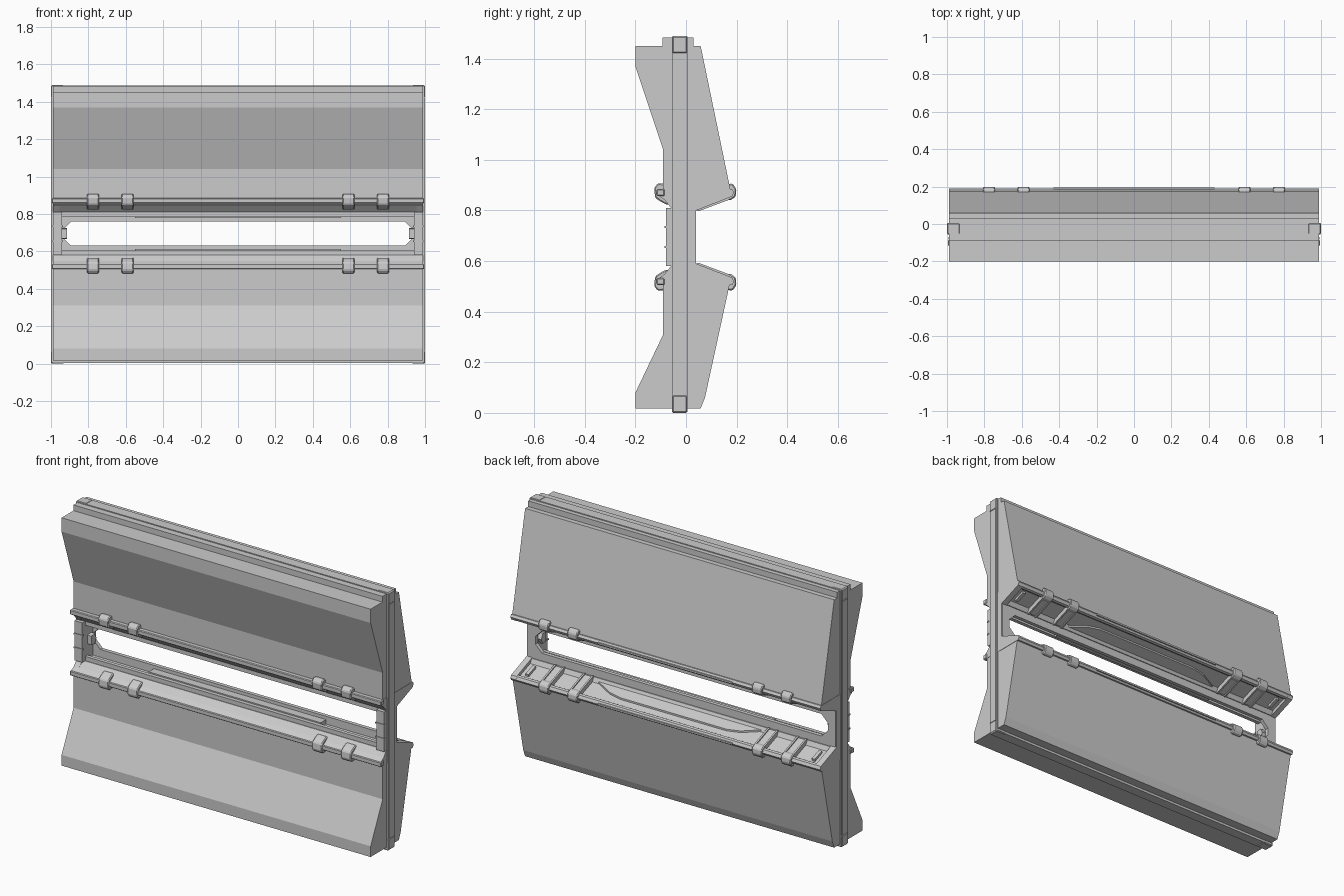
import bpy, bmesh

if "Cube" in bpy.data.objects:
    bpy.data.objects.remove(bpy.data.objects["Cube"])

MID = 0.695  # height of the slit centre; the slit details mirror about it


def flip(z):
    return 2 * MID - z


def extrude(name, pts, x0, x1, lower=False, bevel=0.0):
    """Extrude a (y, z) profile along x, optionally mirrored to the lower side."""
    bm = bmesh.new()
    ring = [[bm.verts.new((x, y, flip(z) if lower else z)) for y, z in pts] for x in (x0, x1)]
    n = len(pts)
    bm.faces.new(ring[0])
    bm.faces.new(ring[1][::-1])
    for i in range(n):
        j = (i + 1) % n
        bm.faces.new((ring[0][i], ring[1][i], ring[1][j], ring[0][j]))
    bmesh.ops.recalc_face_normals(bm, faces=bm.faces)
    me = bpy.data.meshes.new(name)
    bm.to_mesh(me)
    bm.free()
    ob = bpy.data.objects.new(name, me)
    bpy.context.collection.objects.link(ob)
    if bevel:
        mod = ob.modifiers.new("bevel", 'BEVEL')
        mod.width = bevel
        mod.segments = 1
    return ob


def box(name, x0, x1, y0, y1, z0, z1, lower=False, bevel=0.0):
    return extrude(name, [(y0, z0), (y1, z0), (y1, z1), (y0, z1)], x0, x1, lower, bevel)


def plate(name, loops, y0, y1):
    """Ring of matching outer / inner (x, z) loops, thick along y."""
    bm = bmesh.new()
    v = [[[bm.verts.new((x, y, z)) for x, z in lp] for lp in loops] for y in (y0, y1)]
    n = len(loops[0])
    for i in range(n):
        j = (i + 1) % n
        for a, b in ((v[0][0], v[0][1]), (v[1][0], v[1][1]), (v[0][0], v[1][0]), (v[0][1], v[1][1])):
            bm.faces.new((a[i], a[j], b[j], b[i]))
    bmesh.ops.recalc_face_normals(bm, faces=bm.faces)
    me = bpy.data.meshes.new(name)
    bm.to_mesh(me)
    bm.free()
    ob = bpy.data.objects.new(name, me)
    bpy.context.collection.objects.link(ob)


# main wall bodies
extrude("upper_wall", [(-0.2, 1.45), (-0.2, 1.37), (-0.09, 1.04), (-0.09, 0.87),
                       (0.178, 0.87), (0.058, 1.45)], -0.988, 0.988)
extrude("lower_wall", [(-0.2, 0.018), (-0.2, 0.08), (-0.09, 0.31), (-0.09, 0.52),
                       (0.175, 0.52), (0.075, 0.06), (0.058, 0.018)], -0.988, 0.988)

# top and bottom rails
box("top_cap", -0.988, 0.988, -0.092, 0.03, 1.45, 1.483)
box("top_rail", -0.99, 0.99, -0.055, 0.005, 1.48, 1.488)
box("bottom_rail", -0.99, 0.99, -0.055, 0.005, 0.004, 0.02)

# end posts with corner blocks and window side posts
for s in (-1, 1):
    xs = lambda a, b: sorted((s * a, s * b))
    box("end_post", *xs(0.95, 0.996), -0.055, 0.005, 0.005, 1.485)
    box("post_groove_strip", *xs(0.99, 1.0), -0.05, 0.0, 0.07, 1.42)
    box("top_corner_block", *xs(0.93, 1.0), -0.056, 0.006, 1.42, 1.49, bevel=0.006)
    box("bottom_corner_block", *xs(0.93, 1.0), -0.056, 0.006, 0.0, 0.07, bevel=0.006)
    box("window_side_post", *xs(0.94, 0.99), -0.08, 0.038, 0.58, 0.81)
    for z in (0.655, 0.735):
        box("side_post_band", *xs(0.935, 0.992), -0.084, -0.07, z - 0.004, z + 0.004)
    # small latch on each side of the window
    extrude("side_latch", [(-0.03, 0.67), (0.0, 0.665), (0.015, 0.695), (0.0, 0.725), (-0.03, 0.72)],
            *xs(0.915, 0.945))

# octagonal window plate
def octagon(x, h, c):
    return [(-x, MID - h + c), (-x + c, MID - h), (x - c, MID - h), (x, MID - h + c),
            (x, MID + h - c), (x - c, MID + h), (-x + c, MID + h), (-x, MID + h - c)]


plate("window_plate", [octagon(0.985, 0.115, 0.002), octagon(0.935, 0.064, 0.042)], 0.018, 0.04)

# jaws: flared lips above and below the slit, with recessed panel
full = [(-0.11, 0.885), (-0.114, 0.862), (-0.085, 0.842), (-0.055, 0.805), (0.035, 0.798),
        (0.182, 0.855), (0.19, 0.872), (0.182, 0.885)]
recessed = [(-0.11, 0.885), (-0.114, 0.862), (-0.085, 0.842), (-0.055, 0.81), (0.03, 0.803),
            (0.045, 0.803), (0.058, 0.828), (0.15, 0.862), (0.168, 0.852), (0.182, 0.856),
            (0.19, 0.872), (0.182, 0.885)]
front_clamp = [(-0.085, 0.905), (-0.11, 0.908), (-0.126, 0.89), (-0.122, 0.85),
               (-0.1, 0.835), (-0.075, 0.822), (-0.06, 0.83)]
back_clamp = [(0.165, 0.905), (0.185, 0.906), (0.199, 0.885), (0.197, 0.855),
              (0.175, 0.84), (0.15, 0.843)]
strap = [(0.03, 0.802), (0.05, 0.797), (0.17, 0.842), (0.17, 0.87), (0.05, 0.83)]

for low in (False, True):
    side = "lower" if low else "upper"
    extrude(side + "_jaw", recessed, -0.96, 0.96, low)
    for s in (-1, 1):
        extrude(side + "_jaw_end", full, *sorted((s * 0.955, s * 0.99)), low)
        # slot handle near the jaw end
        extrude(side + "_slot_handle", [(0.075, 0.836), (0.08, 0.822), (0.145, 0.845), (0.142, 0.862)],
                *sorted((s * 0.905, s * 0.925)), low)
        for cx in (0.59, 0.775):
            x0, x1 = s * cx - 0.032, s * cx + 0.032
            extrude(side + "_front_clamp", front_clamp, x0, x1, low, 0.005)
            extrude(side + "_back_clamp", back_clamp, x0, x1, low, 0.005)
            for e in (x0, x1 - 0.01):
                extrude(side + "_strap_edge", strap, e, e + 0.01, low)
            extrude(side + "_strap", [(y, z + 0.007) for y, z in strap], x0, x1, low)
    # front lip bar and rear edge strip
    box(side + "_front_lip", -0.995, 0.995, -0.116, -0.085, 0.857, 0.885, low, 0.004)
    box(side + "_rear_strip", -0.43, 0.43, 0.18, 0.195, 0.866, 0.876, low)
    # thin rails bordering the slit
    box(side + "_slit_rail", -0.94, 0.94, -0.052, -0.03, 0.785, 0.812, low)
    box(side + "_slit_ledge", -0.55, 0.55, -0.03, 0.02, 0.778, 0.805, low)

    # tapered stepped panel in the middle of the jaw recess
    panel = [(-0.52, 0.056), (0.52, 0.056), (0.42, 0.1), (0.34, 0.115), (-0.34, 0.115), (-0.42, 0.1)]
    bm = bmesh.new()
    slope = lambda y: 0.828 + (y - 0.058) * 0.37
    rings = []
    for drop in (0.0, 0.01):
        rings.append([bm.verts.new((x, y, flip(slope(y) - drop) if low else slope(y) - drop))
                      for x, y in panel])
    bm.faces.new(rings[0])
    bm.faces.new(rings[1])
    for i in range(6):
        j = (i + 1) % 6
        bm.faces.new((rings[0][i], rings[0][j], rings[1][j], rings[1][i]))
    bmesh.ops.recalc_face_normals(bm, faces=bm.faces)
    me = bpy.data.meshes.new(side + "_step_panel")
    bm.to_mesh(me)
    bm.free()
    bpy.context.collection.objects.link(bpy.data.objects.new(side + "_step_panel", me))
